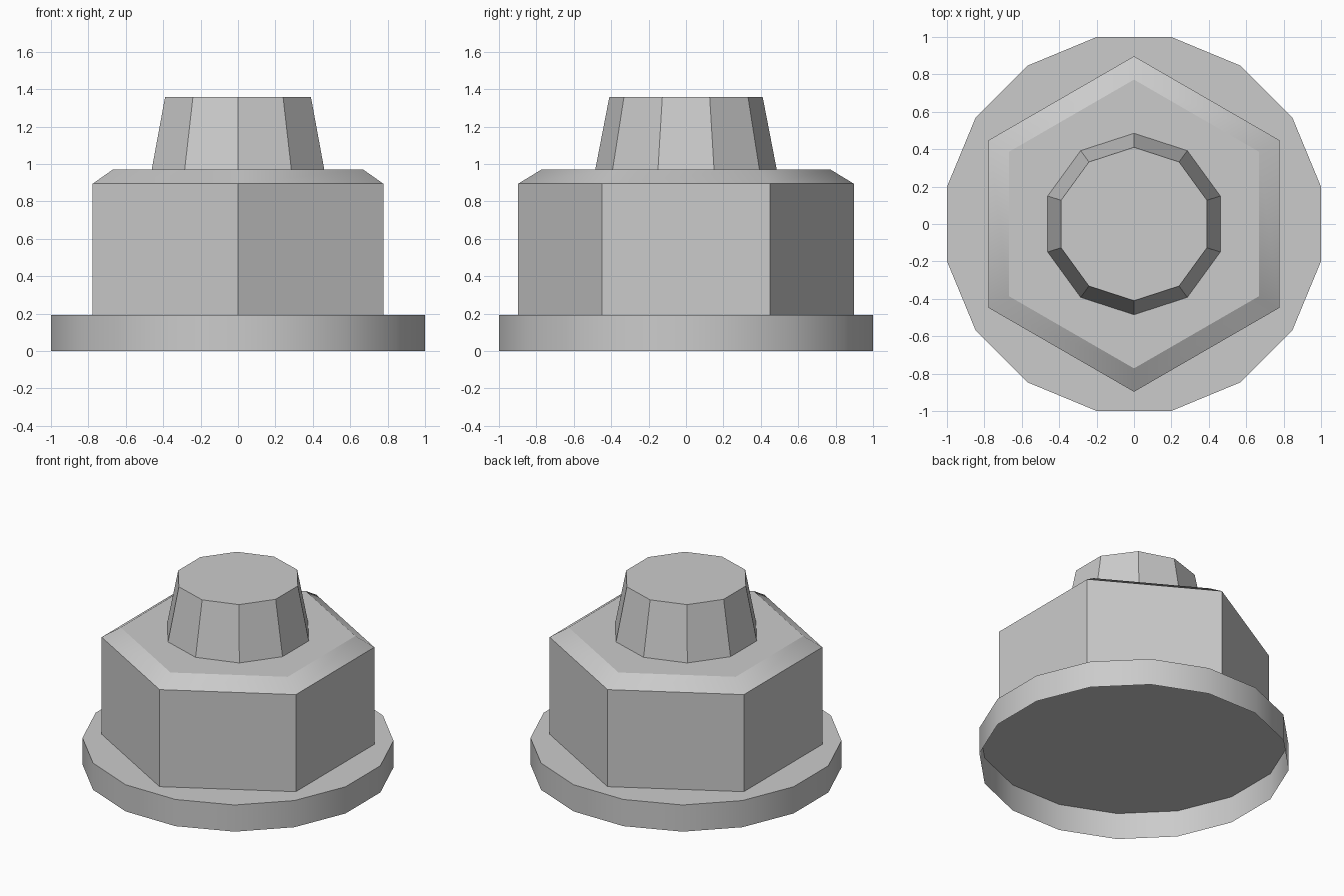
import bpy
import bmesh
from math import cos, sin, pi

cube = bpy.data.objects.get("Cube")
if cube:
    bpy.data.objects.remove(cube, do_unlink=True)

# One plain grey metal
steel = bpy.data.materials.new("grey metal")
steel.use_nodes = True
grey = (0.6, 0.6, 0.6, 1)
steel.diffuse_color = grey
steel.node_tree.nodes["Principled BSDF"].inputs["Base Color"].default_value = grey


def prism(name, sides, profile, start, smooth_bands=()):
    """Open-bottomed shell from rings of (radius, height); listed bands shade smooth."""
    bm = bmesh.new()
    rings = []
    for radius, z in profile:
        angles = [start + 2 * pi * i / sides for i in range(sides)]
        rings.append([bm.verts.new((radius * cos(a), radius * sin(a), z)) for a in angles])
    for band, (low, high) in enumerate(zip(rings, rings[1:])):
        for i in range(sides):
            j = (i + 1) % sides
            face = bm.faces.new((low[i], low[j], high[j], high[i]))
            face.smooth = band in smooth_bands
    bm.faces.new(rings[-1])
    # Keep the rims between bands and cap crisp
    for ring in rings:
        for i in range(sides):
            bm.edges.get((ring[i], ring[(i + 1) % sides])).smooth = False
    mesh = bpy.data.meshes.new(name)
    bm.to_mesh(mesh)
    bm.free()
    mesh.materials.append(steel)
    obj = bpy.data.objects.new(name, mesh)
    bpy.context.collection.objects.link(obj)
    return obj


# Round flange, hollow underneath, flat side facing front
flange_radius = 1 / cos(pi / 16)
prism("flange", 16, [(flange_radius, 0), (flange_radius, 0.193)], pi / 16, (0,))

# Hexagonal nut body with a smooth chamfer on top
prism("hex_body", 6, [(0.897, 0.193), (0.897, 0.895), (0.772, 0.971)], pi / 2, (1,))

# Faceted tapered stud
prism("stud", 10, [(0.485, 0.971), (0.41, 1.358)], pi / 2)
